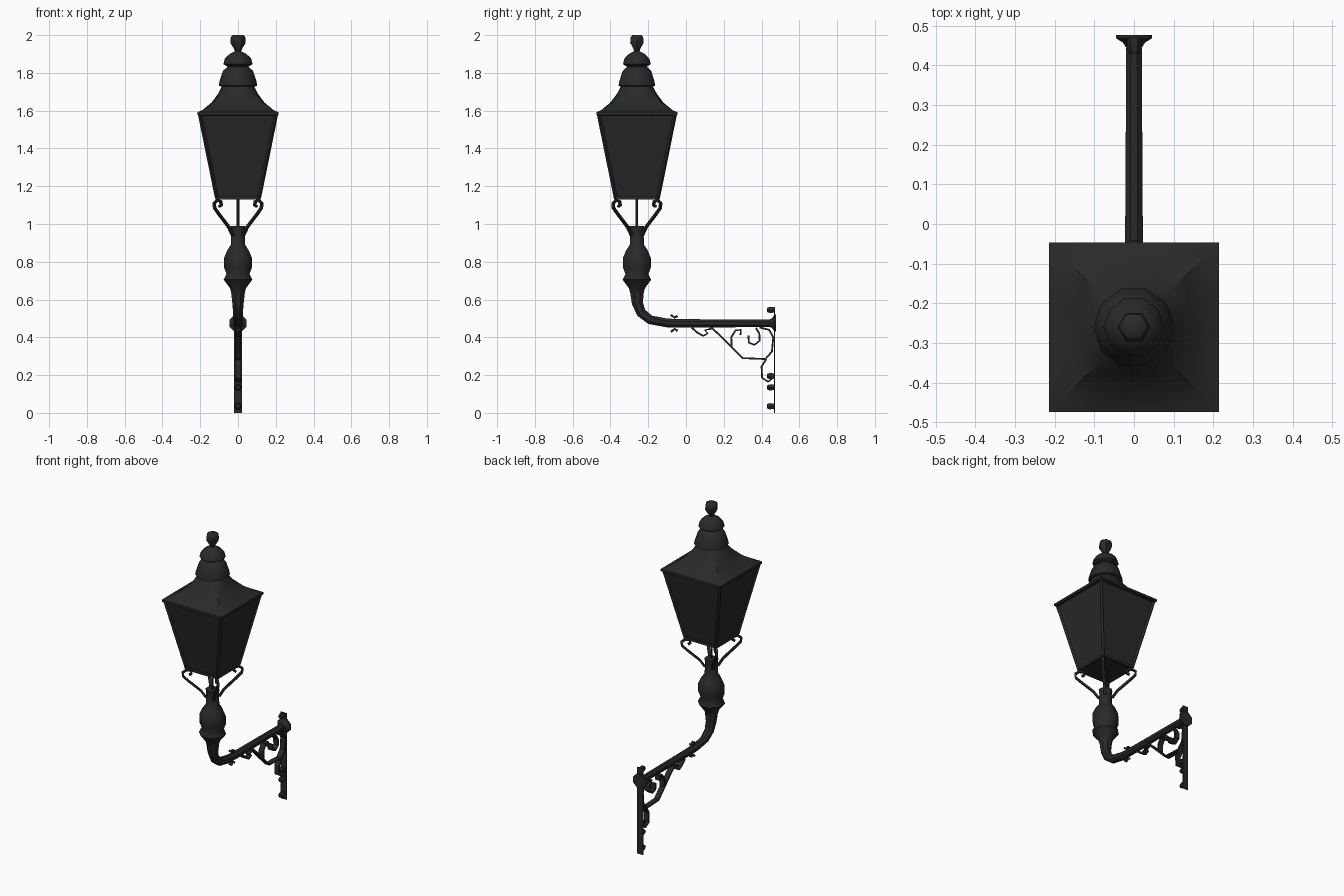
import bpy, bmesh, math
from mathutils import Vector, Matrix

cube = bpy.data.objects.get("Cube")
if cube:
    bpy.data.objects.remove(cube, do_unlink=True)

iron = bpy.data.materials.new("black iron")
iron.use_nodes = True
COLOR = (0.022, 0.022, 0.022, 1)
iron.diffuse_color = COLOR
bsdf = next(n for n in iron.node_tree.nodes if n.type == 'BSDF_PRINCIPLED')
bsdf.inputs["Base Color"].default_value = COLOR
bsdf.inputs["Roughness"].default_value = 0.8

LAMP_Y = -0.26
AT_LAMP = Matrix.Translation((0, LAMP_Y, 0))


def skin(name, rings, matrix=Matrix(), smooth=40):
    """Bridge equal rings of points into a capped solid."""
    bm = bmesh.new()
    loops = [[bm.verts.new(p) for p in ring] for ring in rings]
    n = len(loops[0])
    for a, b in zip(loops, loops[1:]):
        for i in range(n):
            j = (i + 1) % n
            bm.faces.new((a[i], a[j], b[j], b[i]))
    bm.faces.new(loops[0][::-1])
    bm.faces.new(loops[-1])
    bmesh.ops.recalc_face_normals(bm, faces=bm.faces)
    mesh = bpy.data.meshes.new(name)
    bm.to_mesh(mesh)
    bm.free()
    mesh.materials.append(iron)
    obj = bpy.data.objects.new(name, mesh)
    obj.matrix_world = matrix
    bpy.context.collection.objects.link(obj)
    if smooth:
        bpy.ops.object.select_all(action='DESELECT')
        bpy.context.view_layer.objects.active = obj
        obj.select_set(True)
        bpy.ops.object.shade_smooth_by_angle(angle=math.radians(smooth))
    return obj


def ngon(sides, turn=0.0):
    return [(math.cos(math.tau * (i + turn) / sides), math.sin(math.tau * (i + turn) / sides))
            for i in range(sides)]


def lathe(name, profile, sides, turn=0.0, matrix=AT_LAMP, smooth=50):
    """Stack rings given as (radius, height)."""
    return skin(name, [[(r * c, r * s, z) for c, s in ngon(sides, turn)] for r, z in profile],
                matrix, smooth)


def sweep(name, path, section, scales=None, matrix=Matrix(), smooth=40):
    """Carry a section along a path in the YZ plane."""
    pts = [Vector((0, y, z)) for y, z in path]
    rings = []
    for i, p in enumerate(pts):
        ahead = (pts[min(i + 1, len(pts) - 1)] - p).normalized()
        behind = (p - pts[max(i - 1, 0)]).normalized()
        t = (ahead + behind).normalized()
        side = Vector((0, -t.z, t.y))
        k = scales[i] if scales else 1
        rings.append([p + Vector((k * u, 0, 0)) + side * (k * v) for u, v in section])
    return skin(name, rings, matrix, smooth)


def strip(name, path, width=0.03, thick=0.01, matrix=Matrix()):
    w, t = width / 2, thick / 2
    return sweep(name, path, [(-w, -t), (w, -t), (w, t), (-w, t)], None, matrix, 0)


def square(half, z):
    return [(x * half, y * half, z) for x, y in ((-1, -1), (1, -1), (1, 1), (-1, 1))]


def bar(name, a, b, r):
    """Square bar between two points."""
    a, b = Vector(a), Vector(b)
    q = (b - a).to_track_quat('Z', 'Y')
    ends = [[p + q @ Vector((x, y, 0)) for x, y, _ in square(r, 0)] for p in (a, b)]
    return skin(name, ends, AT_LAMP, 0)


# Lantern body: glazed walls, corner posts and rails
skin("lantern_panes", [square(0.108, 1.137), square(0.2, 1.58)], AT_LAMP, 0)
low, high = square(0.112, 1.137), square(0.202, 1.58)
for i in range(4):
    j = (i + 1) % 4
    bar("corner_post", low[i], high[i], 0.007)
    bar("bottom_rail", low[i], low[j], 0.008)
    bar("top_rail", high[i], high[j], 0.007)

# Roof: square eave that blends to a round neck
roof = []
for half, z, round_ in ((0.205, 1.572, 0), (0.214, 1.578, 0), (0.214, 1.592, 0), (0.19, 1.602, 0),
                        (0.14, 1.643, 0.25), (0.105, 1.69, 0.6), (0.082, 1.735, 1)):
    ring = []
    for c, s in ngon(16):
        k = half * ((1 - round_) / max(abs(c), abs(s)) + round_)
        ring.append((c * k, s * k, z))
    roof.append(ring)
skin("roof", roof, AT_LAMP, 35)

# Chimney tiers and finial
lathe("lower_chimney", [(0.08, 1.725), (0.102, 1.732), (0.098, 1.755), (0.08, 1.81), (0.05, 1.838)], 10)
lathe("upper_chimney", [(0.05, 1.83), (0.077, 1.846), (0.07, 1.875), (0.045, 1.9), (0.015, 1.915)], 10)
lathe("finial", [(0.014, 1.905), (0.02, 1.925), (0.041, 1.96), (0.038, 1.99), (0.028, 2.0)], 6)

# Stem under the lantern
lathe("centre_rod", [(0.007, 0.97), (0.007, 1.14)], 6)
lathe("turned_column", [(0.034, 0.62), (0.046, 0.66), (0.082, 0.705), (0.066, 0.735), (0.08, 0.77),
                        (0.08, 0.82), (0.062, 0.86), (0.041, 0.89), (0.038, 0.96), (0.042, 0.99)], 8, 0.5)

# Four curled arms carrying the lantern corners
for i in range(4):
    turn = Matrix.Rotation(math.radians(45 + 90 * i), 4, 'Z')
    strip("lantern_arm", [(0.04, 0.94), (0.07, 0.985), (0.14, 1.05), (0.175, 1.085), (0.178, 1.11),
                          (0.155, 1.125), (0.13, 1.12), (0.125, 1.1), (0.14, 1.092)],
          0.016, 0.012, AT_LAMP @ turn)

# Bent pipe and wall flange
sweep("bent_pipe", [(-0.26, 0.66), (-0.257, 0.58), (-0.237, 0.53), (-0.19, 0.493), (-0.1, 0.476),
                    (0.0, 0.474), (0.465, 0.474)], ngon(8, 0.5),
      [0.042, 0.032, 0.028, 0.026, 0.025, 0.024, 0.021])
to_wall = Matrix.Translation((0, 0, 0.475)) @ Matrix.Rotation(-math.pi / 2, 4, 'X')
lathe("wall_flange", [(0.022, 0.445), (0.03, 0.457), (0.049, 0.468), (0.049, 0.476)], 8, 0.5, to_wall)

# Wall strap with studs
strip("wall_strap", [(0.468, 0.0), (0.468, 0.56)], 0.042, 0.004)
for z in (0.035, 0.135, 0.195, 0.545):
    stud = Matrix.Translation((0, 0, z)) @ Matrix.Rotation(-math.pi / 2, 4, 'X')
    lathe("strap_stud", [(0.012, 0.428), (0.019, 0.442), (0.016, 0.467)], 6, 0, stud, 30)

# Scrollwork below the pipe
scrolls = {
    "main_brace": [(0.13, 0.455), (0.18, 0.41), (0.30, 0.29), (0.42, 0.285), (0.455, 0.325),
                   (0.462, 0.40), (0.44, 0.44), (0.39, 0.452)],
    "front_curl": [(0.03, 0.452), (0.06, 0.425), (0.09, 0.408), (0.115, 0.42), (0.1, 0.438),
                   (0.14, 0.447)],
    "middle_curl": [(0.24, 0.35), (0.24, 0.4), (0.262, 0.437), (0.29, 0.44), (0.288, 0.412)],
    "inner_curl": [(0.33, 0.41), (0.333, 0.372), (0.362, 0.36), (0.39, 0.382), (0.388, 0.42),
                   (0.37, 0.45)],
    "lower_curl": [(0.425, 0.285), (0.4, 0.245), (0.403, 0.185), (0.435, 0.165), (0.46, 0.185),
                   (0.445, 0.205)],
}
for name, path in scrolls.items():
    strip(name, path, 0.034, 0.01)

# Small leaf tips around the pipe
for side in (-1, 1):
    strip("pipe_leaf", [(-0.08, 0.474 + side * 0.045), (-0.06, 0.474 + side * 0.03),
                        (-0.045, 0.474 + side * 0.04)], 0.02, 0.012)
